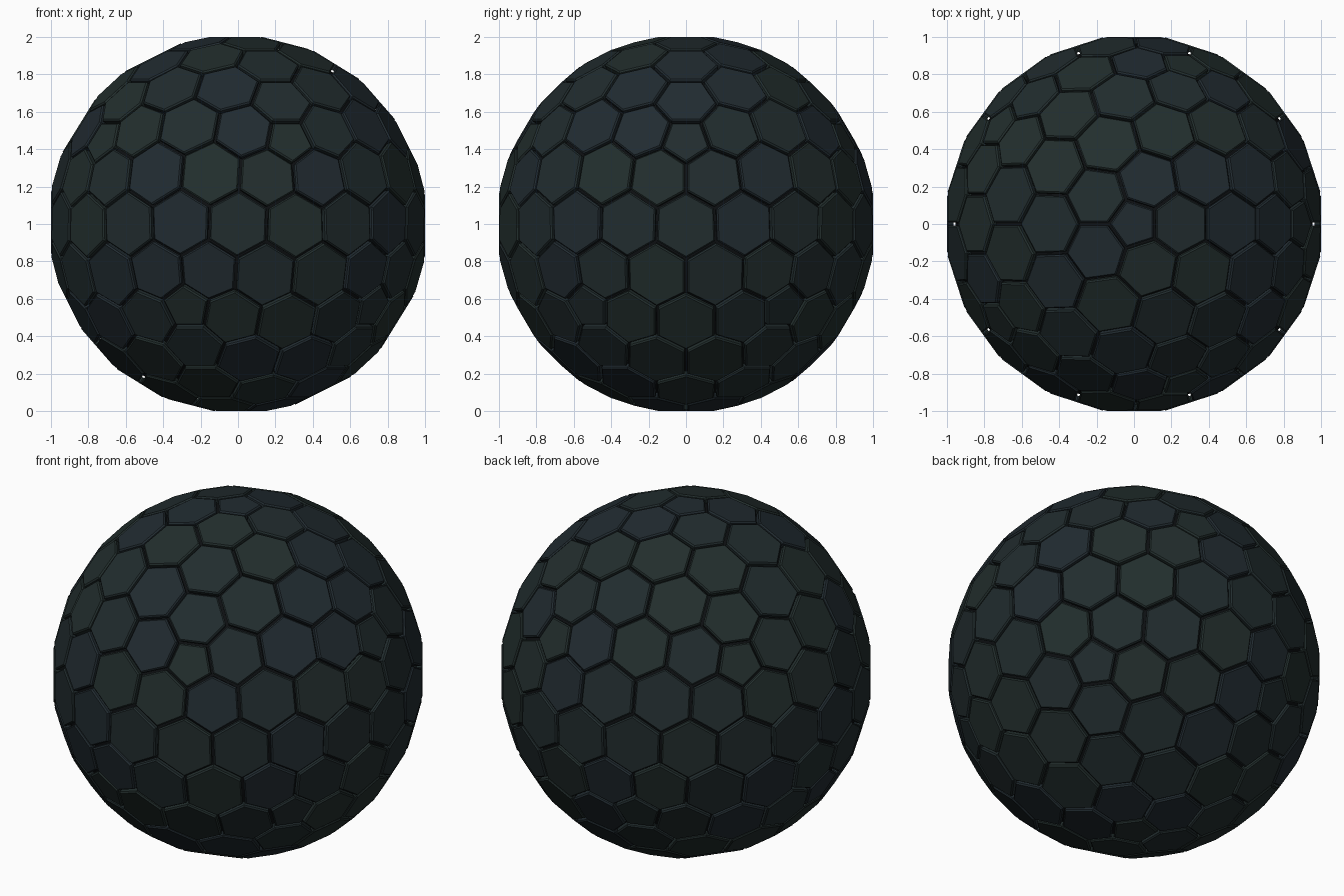
import bpy, bmesh, random
from mathutils import Vector

if "Cube" in bpy.data.objects:
    bpy.data.objects.remove(bpy.data.objects["Cube"])

random.seed(4)
GAP, CHAMFER, THICK = 0.007, 0.008, 0.035


def material(name, rgb):
    m = bpy.data.materials.new(name)
    m.diffuse_color = (*rgb, 1)
    m.use_nodes = True
    m.node_tree.nodes["Principled BSDF"].inputs["Base Color"].default_value = m.diffuse_color
    return m


shades = [material("slate_green", (0.016, 0.027, 0.026)),
          material("slate_teal", (0.015, 0.025, 0.027)),
          material("slate_blue", (0.015, 0.024, 0.030))]
dark = material("core_dark", (0.004, 0.005, 0.006))


def to_object(name, bm, mats):
    me = bpy.data.meshes.new(name)
    bm.to_mesh(me)
    bm.free()
    for m in mats:
        me.materials.append(m)
    ob = bpy.data.objects.new(name, me)
    ob.location.z = 1
    bpy.context.collection.objects.link(ob)
    return ob


# Triangulated sphere whose dual gives 12 pentagons and 150 hexagons
src = bmesh.new()
bmesh.ops.create_icosphere(src, subdivisions=3, radius=1)
tiles = bmesh.new()

for v in src.verts:
    n = v.co.normalized()
    side = n.orthogonal().normalized()
    up = n.cross(side)
    # Tile corners: surrounding triangle centres laid on the tangent plane
    pts = []
    for f in v.link_faces:
        c = f.calc_center_median().normalized()
        pts.append(c / c.dot(n) - n)
    from_angle = lambda p: Vector((p.dot(side), p.dot(up))).angle_signed(Vector((1, 0)))
    pts.sort(key=from_angle)
    apothem = sum(((a + b) / 2).length for a, b in zip(pts, pts[1:] + pts[:1])) / len(pts)

    def ring(inset, height):
        k = (1 - inset / apothem) * height
        return [tiles.verts.new(n * height + p * k) for p in pts]

    # Floating slab with a chamfered top rim
    rings = [ring(GAP, 1 - THICK), ring(GAP, 1 - CHAMFER), ring(GAP + CHAMFER, 1)]
    shade = random.randrange(3)
    faces = [tiles.faces.new(rings[0][::-1]), tiles.faces.new(rings[-1])]
    for lo, hi in zip(rings, rings[1:]):
        for i in range(len(pts)):
            j = (i + 1) % len(pts)
            faces.append(tiles.faces.new((lo[i], lo[j], hi[j], hi[i])))
    for f in faces:
        f.material_index = shade
src.free()
bmesh.ops.recalc_face_normals(tiles, faces=tiles.faces)
to_object("armour_tiles", tiles, shades)

# Dark inner ball seen through the grooves
core = bmesh.new()
bmesh.ops.create_icosphere(core, subdivisions=4, radius=0.955)
for f in core.faces:
    f.smooth = True
to_object("inner_core", core, [dark])
